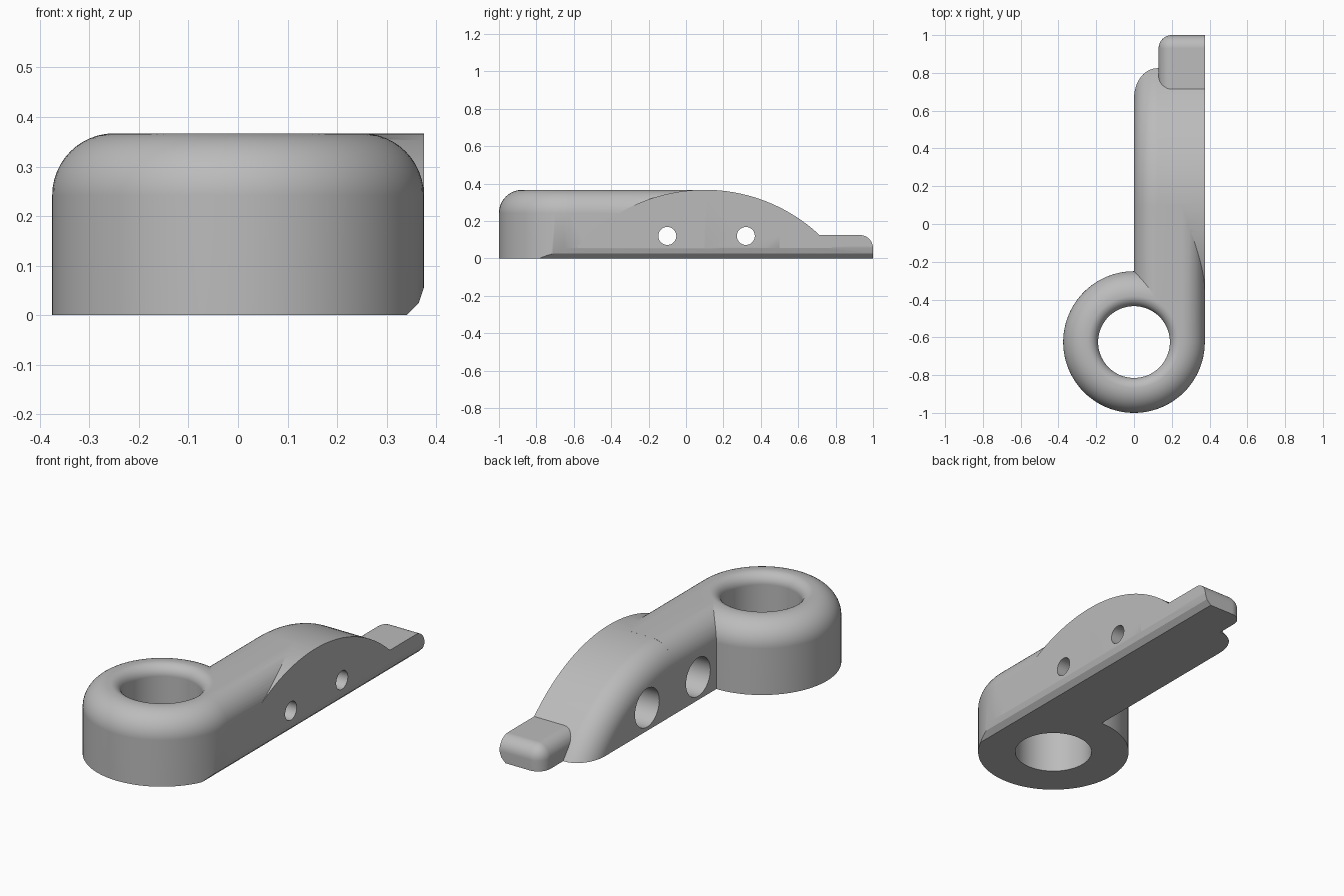
import bpy, bmesh
from math import sin, cos, pi, tau
from mathutils import Vector

cube = bpy.data.objects.get("Cube")
if cube:
    bpy.data.objects.remove(cube)

# Main dimensions
HALF = 0.375        # ring radius and arm width
TOP = 0.367         # overall height
FILLET = 0.125      # large edge rounding
RING_Y = -0.625
CREST_Y = 0.1       # highest point of the arched arm
ARCH_R = 0.9
BELOW = -0.1        # bodies run below ground, then are trimmed flat

grey = bpy.data.materials.new("satin grey")
grey.use_nodes = True
grey.diffuse_color = (0.5, 0.5, 0.5, 1)
grey.node_tree.nodes["Principled BSDF"].inputs["Base Color"].default_value = (0.5, 0.5, 0.5, 1)


def make(name, bm):
    bmesh.ops.recalc_face_normals(bm, faces=bm.faces)
    mesh = bpy.data.meshes.new(name)
    bm.to_mesh(mesh)
    bm.free()
    mesh.materials.append(grey)
    obj = bpy.data.objects.new(name, mesh)
    bpy.context.collection.objects.link(obj)
    return obj


def arc(cx, cy, r, start, end, steps=12):
    """Points along a circular arc, angles in radians."""
    return [(cx + r * cos(start + (end - start) * i / steps),
             cy + r * sin(start + (end - start) * i / steps)) for i in range(steps + 1)]


def loft(name, rings):
    """Closed solid through a list of equal point rings."""
    bm = bmesh.new()
    loops = [[bm.verts.new(p) for p in ring] for ring in rings]
    n = len(loops[0])
    for a, b in zip(loops, loops[1:]):
        for i in range(n):
            j = (i + 1) % n
            bm.faces.new((a[i], a[j], b[j], b[i]))
    bm.faces.new(loops[0])
    bm.faces.new(loops[-1])
    return make(name, bm)


def lathe(name, profile, centre, along_x=False, steps=96, turn=0.0):
    """Revolve (radius, height) points around a z or x axis."""
    rings = []
    for r, h in profile:
        ring = []
        for i in range(steps):
            a = tau * i / steps + turn
            u, v = r * cos(a), r * sin(a)
            ring.append(Vector((h, u, v) if along_x else (u, v, h)) + Vector(centre))
        rings.append(ring)
    return loft(name, rings)


def prism(name, outline, y0, y1):
    """Extrude an x-z outline along y."""
    return loft(name, [[(x, y, z) for x, z in outline] for y in (y0, y1)])


def box(name, low, high):
    (x0, y0, z0), (x1, y1, z1) = low, high
    return prism(name, [(x0, z0), (x1, z0), (x1, z1), (x0, z1)], y0, y1)


def combine(target, tool, operation):
    mod = target.modifiers.new("combine", 'BOOLEAN')
    mod.object, mod.operation, mod.solver = tool, operation, 'EXACT'
    bpy.context.view_layer.objects.active = target
    bpy.ops.object.modifier_apply(modifier=mod.name)
    bpy.data.objects.remove(tool)


# Ring with rounded outer top edge
body = lathe("ring_and_arm", [(HALF, BELOW)] + arc(HALF - FILLET, TOP - FILLET, FILLET, 0, pi / 2),
             (0, RING_Y, 0))

# Straight arm, rounded on both top edges
outline = [(0, BELOW), (HALF, BELOW)]
outline += arc(HALF - FILLET, TOP - FILLET, FILLET, 0, pi / 2)
outline += arc(FILLET, TOP - FILLET, FILLET, pi / 2, pi)
straight = prism("straight_arm", outline, RING_Y, CREST_Y)

# Arched arm: slice of a disc, rounded only on its outer side
steps = 160
arch_profile = [(r, x) for x, r in arc(FILLET, ARCH_R - FILLET, FILLET, pi, pi / 2)]
arch = lathe("arched_arm", arch_profile + [(ARCH_R, HALF)], (0, CREST_Y, TOP - ARCH_R),
             along_x=True, steps=steps, turn=pi / steps)

# End tab, rounded where its top, end and side meet
tab = box("end_tab", (0.13, 0.5, BELOW), (HALF, 1.0, 0.125))
bm = bmesh.new()
bm.from_mesh(tab.data)
corner = min(bm.verts, key=lambda v: (v.co - Vector((0.13, 1.0, 0.125))).length)
bmesh.ops.bevel(bm, geom=list(corner.link_edges), offset=0.07, segments=8,
                profile=0.5, affect='EDGES')
bm.to_mesh(tab.data)
bm.free()

for part in (straight, arch, tab):
    combine(body, part, 'UNION')

# Flat underside
combine(body, box("ground_cutter", (-2, -2, -2), (2, 2, 0)), 'DIFFERENCE')

# Ring bore with a flared rim
rim = 0.055
bore = [(0.19, -0.2)] + arc(0.19 + rim, TOP - rim, rim, pi, pi / 2, 8) + [(0.19 + rim, 0.6)]
combine(body, lathe("bore_cutter", bore, (0, RING_Y, 0)), 'DIFFERENCE')

# Counterbored screw holes
for y in (-0.1, 0.32):
    screw = [(0.1, -0.2), (0.1, 0.25), (0.048, 0.25), (0.048, 0.6)]
    combine(body, lathe("screw_cutter", screw, (0, y, 0.12), along_x=True, steps=48), 'DIFFERENCE')

# Eased lower edge on the flat side
edge = [(0.34, -0.2), (0.34, 0), (0.365, 0.025), (HALF, 0.055), (0.5, 0.055), (0.5, -0.2)]
combine(body, prism("edge_cutter", edge, -1.5, 1.5), 'DIFFERENCE')

# Smooth shading with crisp edges
bpy.ops.object.select_all(action='DESELECT')
body.select_set(True)
bpy.context.view_layer.objects.active = body
bpy.ops.object.shade_smooth_by_angle(angle=pi / 7)
weighted = body.modifiers.new("weighted_normals", 'WEIGHTED_NORMAL')
weighted.keep_sharp = True
